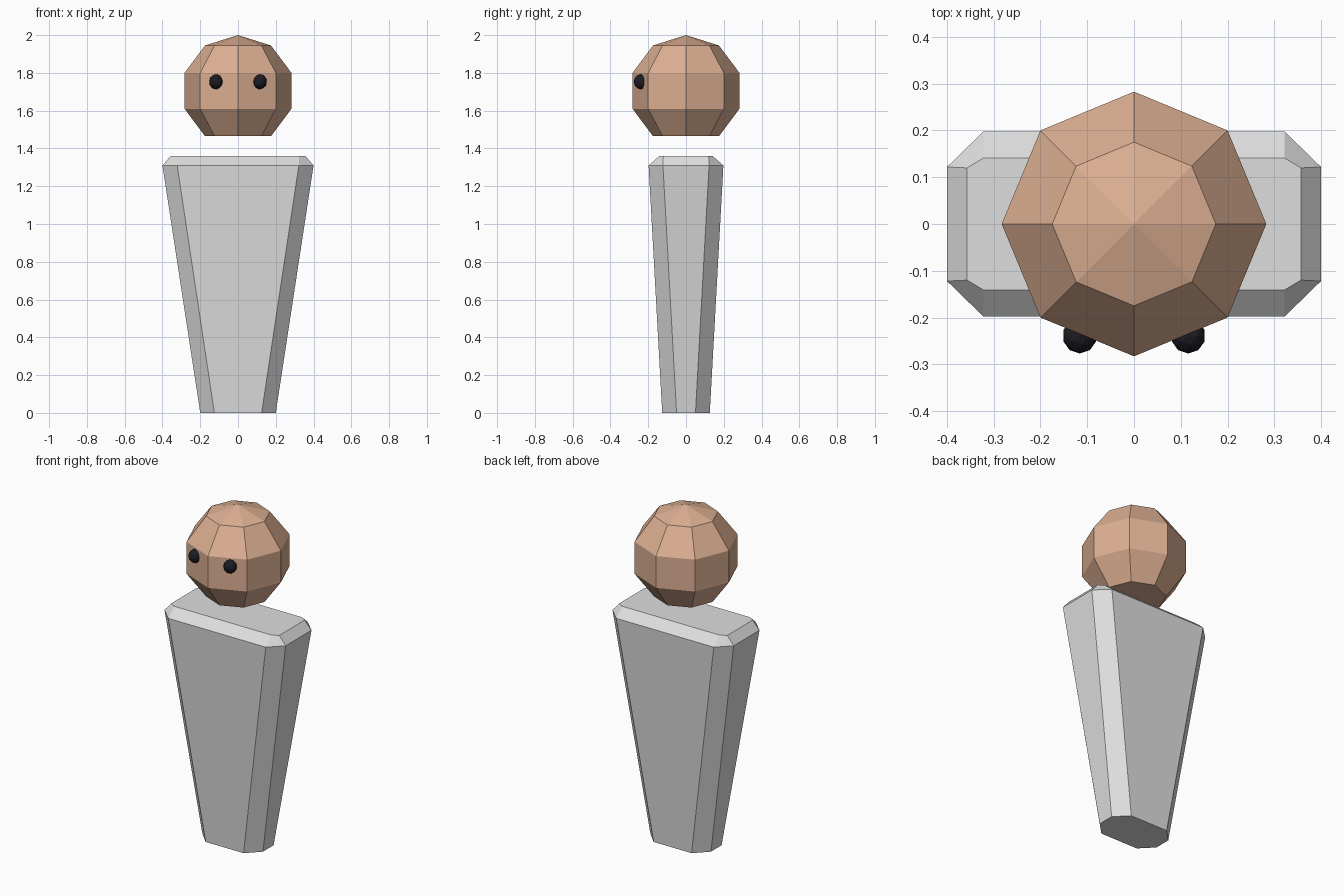
import bpy, bmesh, math
from mathutils import Matrix

if "Cube" in bpy.data.objects:
    bpy.data.objects.remove(bpy.data.objects["Cube"])


def material(name, rgb):
    m = bpy.data.materials.new(name)
    m.diffuse_color = (*rgb, 1)
    m.use_nodes = True
    m.node_tree.nodes["Principled BSDF"].inputs["Base Color"].default_value = m.diffuse_color
    return m


skin = material("skin", (0.72, 0.43, 0.29))
grey = material("light grey", (0.73, 0.73, 0.73))
black = material("black", (0.012, 0.012, 0.018))


def finish(name, bm, mat):
    bmesh.ops.recalc_face_normals(bm, faces=bm.faces[:])
    mesh = bpy.data.meshes.new(name)
    bm.to_mesh(mesh)
    bm.free()
    mesh.materials.append(mat)
    obj = bpy.data.objects.new(name, mesh)
    bpy.context.collection.objects.link(obj)
    return obj


def loft(bm, rings):
    """Join equal-sized rings of points with quads; return vertex rings."""
    loops = [[bm.verts.new(p) for p in r] for r in rings]
    n = len(loops[0])
    for a, b in zip(loops, loops[1:]):
        for i in range(n):
            j = (i + 1) % n
            bm.faces.new((a[i], a[j], b[j], b[i]))
    return loops


def octagon(z, outer_x, inner_x, outer_y, inner_y):
    """Rectangle with cut corners at height z."""
    q = [(outer_x, inner_y), (inner_x, outer_y)]
    pts = q + [(-x, y) for x, y in reversed(q)]
    pts += [(-x, -y) for x, y in pts]
    return [(x, y, z) for x, y in pts]


# Tapered body with chamfered corners and shoulders
bm = bmesh.new()
loops = loft(bm, [octagon(0.0, 0.20, 0.125, 0.126, 0.05),
                  octagon(1.31, 0.40, 0.322, 0.198, 0.122),
                  octagon(1.36, 0.357, 0.322, 0.141, 0.12)])
bm.faces.new(loops[0])
bm.faces.new(loops[-1])
finish("body", bm, grey)

# Eight-sided head, pointed crown and flat underside
bm = bmesh.new()
profile = [(0.175, 1.465), (0.283, 1.61), (0.283, 1.80), (0.175, 1.945)]
loops = loft(bm, [[(r * math.cos(i * math.pi / 4), r * math.sin(i * math.pi / 4), z)
                   for i in range(8)] for r, z in profile])
bm.faces.new(loops[0])
crown = bm.verts.new((0, 0, 2.0))
for i in range(8):
    bm.faces.new((loops[-1][i], loops[-1][(i + 1) % 8], crown))
finish("head", bm, skin)

# Eyes, half sunk into the front faces of the head
for side, name in ((-1, "eye_left"), (1, "eye_right")):
    bm = bmesh.new()
    bmesh.ops.create_icosphere(
        bm, subdivisions=2, radius=1,
        matrix=Matrix.Translation((side * 0.116, -0.239, 1.753))
        @ Matrix.Diagonal((0.037, 0.038, 0.04, 1)))
    finish(name, bm, black)
